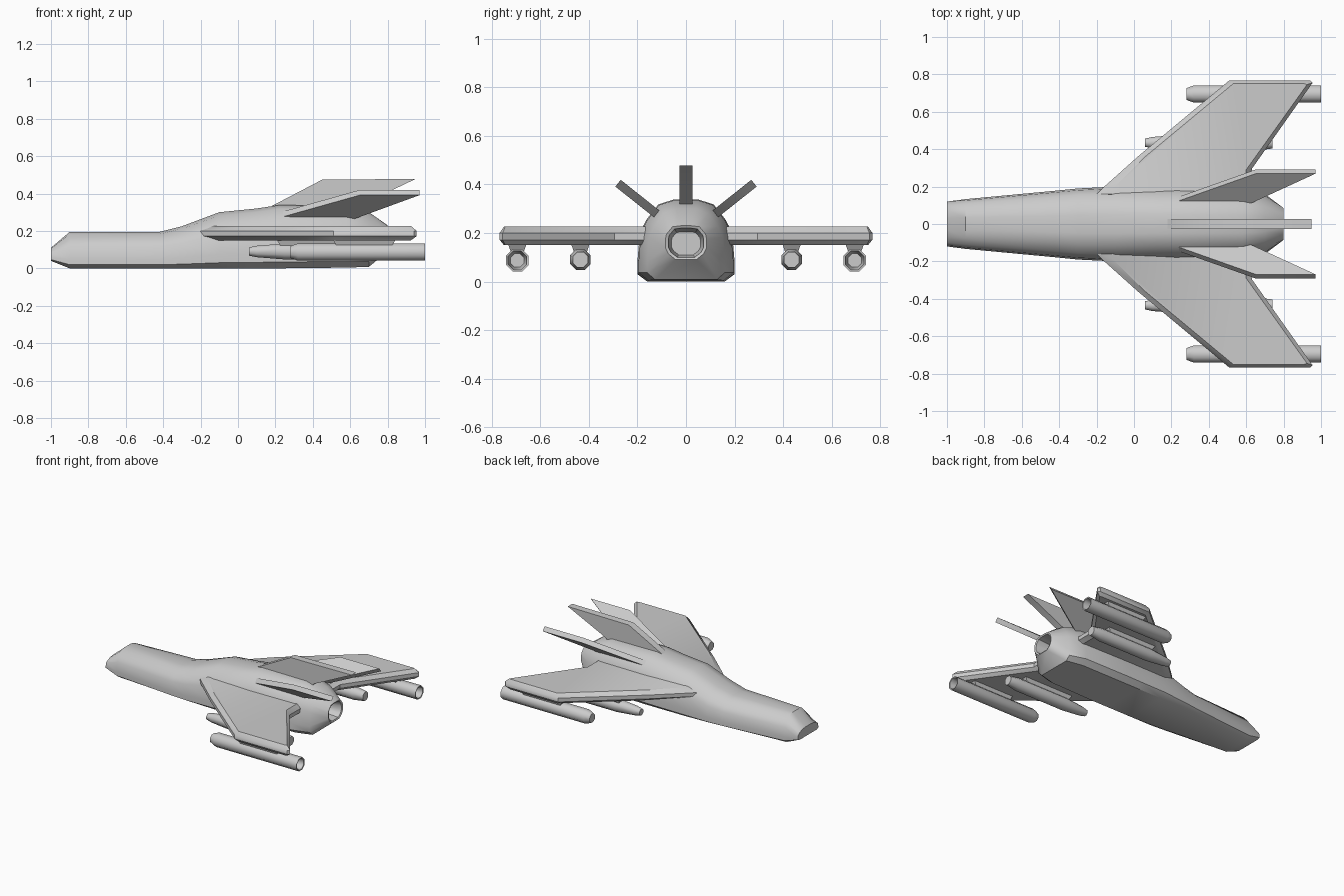
import bpy, bmesh, math

if "Cube" in bpy.data.objects:
    bpy.data.objects.remove(bpy.data.objects["Cube"])


def make(name, rings, mirror=False, cap=True, angle=35):
    """Skin a list of matching closed rings into one object."""
    bm = bmesh.new()
    vs = [[bm.verts.new(p) for p in r] for r in rings]
    n = len(rings[0])
    for a, b in zip(vs, vs[1:]):
        for i in range(n):
            j = (i + 1) % n
            bm.faces.new((a[i], a[j], b[j], b[i]))
    if cap:
        bm.faces.new(vs[0])
        bm.faces.new(vs[-1])
    bmesh.ops.recalc_face_normals(bm, faces=bm.faces)
    me = bpy.data.meshes.new(name)
    bm.to_mesh(me)
    bm.free()
    ob = bpy.data.objects.new(name, me)
    bpy.context.collection.objects.link(ob)
    if mirror:
        m = ob.modifiers.new("mirror", 'MIRROR')
        m.use_axis = (False, True, False)
    bpy.ops.object.select_all(action='DESELECT')
    ob.select_set(True)
    bpy.context.view_layer.objects.active = ob
    bpy.ops.object.shade_smooth_by_angle(angle=math.radians(angle))
    return ob


# Fuselage: one half section scaled along stations (x, half width, bottom, top)
HALF = [(.8, 0), (1, .1), (1, .25), (.95, .6), (.82, .75), (.57, .94), (.25, 1)]
OCT = [(.5, 0), (.85, .17), (1, .35), (1, .6), (.95, .75), (.65, .97), (.25, 1)]


def section(x, w, z0, z1, shape=HALF):
    right = [(x, w * a, z0 + (z1 - z0) * b) for a, b in shape]
    return right + [(x, -y, z) for _, y, z in reversed(right)]


make("fuselage", [
    section(-1, .12, .04, .11), section(-.9, .133, 0, .195),
    section(-.42, .178, 0, .195), section(-.3, .19, 0, .225),
    section(-.1, .2, 0, .30), section(.1, .2, 0, .32),
    section(.22, .2, 0, .338), section(.58, .195, .004, .335),
    section(.70, .16, .008, .30),
    section(.80, .085, .09, .23, OCT), section(.795, .073, .1, .22, OCT),
    section(.70, .06, .11, .205, OCT)])

# Swept wings: bevelled plate, widest outline in the middle
MID = [(-.2, .16), (-.17, .19), (.02, .36), (.51, .768), (.94, .768), (.955, .755),
       (.63, .295), (.63, .1)]
FLAT = [(-.13, .16), (-.11, .19), (.06, .36), (.53, .75), (.91, .75), (.925, .745),
        (.60, .29), (.60, .1)]
make("wing", [[(x, y, .15) for x, y in FLAT], [(x, y, .172) for x, y in MID],
              [(x, y, .2) for x, y in MID], [(x, y, .226) for x, y in FLAT]], True)

# Upright centre fin
FIN = [(.12, .28), (.18, .333), (.45, .474), (.95, .478), (.64, .33), (.6, .28)]
make("centre_fin", [[(x, y, z) for x, z in FIN] for y in (-.026, .026)])

# Canted side fins, plate offset across its own plane
SIDE = [(.17, .11, .27), (.65, .28, .405), (.97, .28, .405), (.6, .11, .27)]
make("canted_fin", [[(x, y + s * .011, z - s * .014) for x, y, z in SIDE]
                    for s in (-1, 1)], True)


# Under-wing stores: turned profiles (x, radius) about a lengthwise axis
def store(name, y, z, profile, n=8):
    make(name, [[(x, y + r * math.cos(math.tau * (i + .5) / n),
                  z + r * math.sin(math.tau * (i + .5) / n)) for i in range(n)]
                for x, r in profile], True, angle=50)


store("outer_pod", .695, .087, [(.28, .034), (.32, .05), (1, .05), (.998, .042), (.9, .03)])
store("inner_missile", .435, .09, [(.06, .024), (.1, .033), (.25, .046), (.66, .046),
                                   (.74, .034)])


# Pylons joining stores to the wing
def pylon(name, y, x0, x1):
    make(name, [[(x0 + t, y - w, z), (x1 - t, y - w, z), (x1 - t, y + w, z), (x0 + t, y + w, z)]
                for z, w, t in ((.115, .024, .03), (.165, .042, 0))], True)


pylon("outer_pylon", .695, .5, .85)
pylon("inner_pylon", .435, .2, .62)
